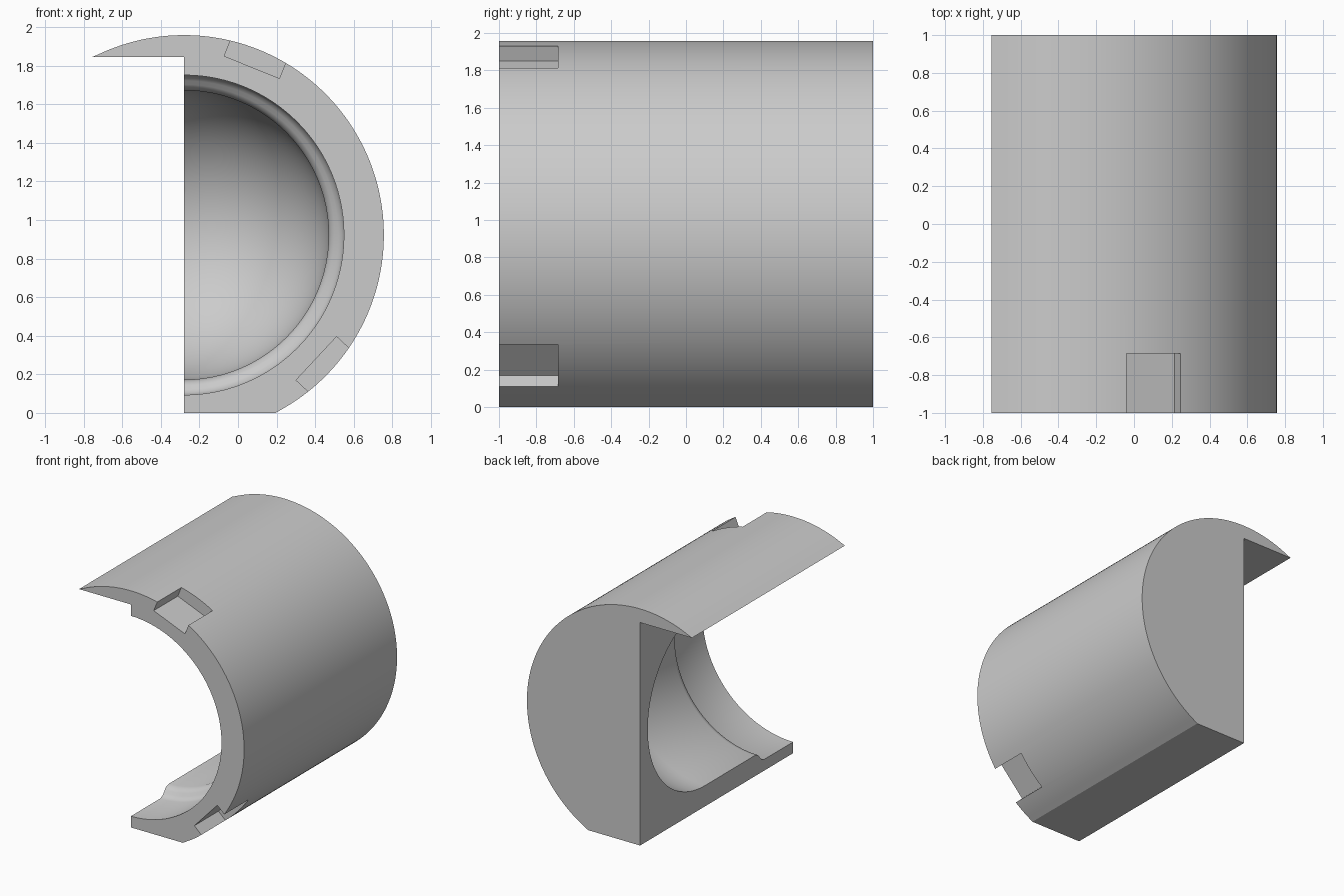
import bpy, bmesh, math
from mathutils import Matrix, Vector

cube = bpy.data.objects.get("Cube")
if cube:
    bpy.data.objects.remove(cube, do_unlink=True)

CX, CZ, R = -0.28, 0.922, 1.036   # shared axis and outer radius
FLAT_Z = 1.845                    # underside of the overhanging lip

grey = bpy.data.materials.new("plain grey")
grey.use_nodes = True
grey.diffuse_color = (0.6, 0.6, 0.6, 1)
grey.node_tree.nodes["Principled BSDF"].inputs["Base Color"].default_value = (0.6, 0.6, 0.6, 1)


def make_object(name, bm):
    bmesh.ops.recalc_face_normals(bm, faces=bm.faces)
    mesh = bpy.data.meshes.new(name)
    bm.to_mesh(mesh)
    bm.free()
    mesh.materials.append(grey)
    obj = bpy.data.objects.new(name, mesh)
    bpy.context.collection.objects.link(obj)
    return obj


# Half-cylinder body with a flat foot and an overhanging lip
start = -math.acos(0.475 / R)
end = math.pi - math.acos(0.475 / R)
steps = 96
outline = [(CX, 0)]
for i in range(steps + 1):
    a = start + (end - start) * i / steps
    outline.append((CX + R * math.cos(a), CZ + R * math.sin(a)))
outline[1] = (outline[1][0], 0)
outline[-1] = (outline[-1][0], FLAT_Z)
outline.append((CX, FLAT_Z))

bm = bmesh.new()
face = bm.faces.new([bm.verts.new((x, -1, z)) for x, z in outline])
grown = bmesh.ops.extrude_face_region(bm, geom=[face])
bmesh.ops.translate(bm, vec=(0, 2, 0),
                    verts=[v for v in grown["geom"] if isinstance(v, bmesh.types.BMVert)])
body = make_object("half_cylinder_body", bm)

# Stepped bore with a domed end, as (radius, y), spun about the axis
profile = [(0, -1.1), (0.829, -1.1), (0.829, -0.62), (0.818, -0.59), (0.80, -0.572),
           (0.78, -0.558), (0.762, -0.54), (0.75, -0.5)]
dome_y, dome_r = 0.15, 0.75
for i in range(25):
    a = math.pi / 2 * i / 24
    profile.append((dome_r * math.cos(a), dome_y + dome_r * math.sin(a)))
bm = bmesh.new()
verts = [bm.verts.new((CX + r, y, CZ)) for r, y in profile]
edges = [bm.edges.new(pair) for pair in zip(verts, verts[1:])]
bmesh.ops.spin(bm, geom=verts + edges, cent=(CX, 0, CZ), axis=(0, 1, 0),
               angle=math.tau, steps=96)
bmesh.ops.remove_doubles(bm, verts=bm.verts, dist=0.0005)
cutters = [make_object("bore_cutter", bm)]

# Rectangular notches in the front rim
for name, degrees in (("upper_notch_cutter", 68), ("lower_notch_cutter", -43)):
    a = math.radians(degrees)
    bm = bmesh.new()
    bmesh.ops.create_cube(bm, size=1)
    bmesh.ops.scale(bm, vec=(0.3, 0.515, 0.308), verts=bm.verts)
    bmesh.ops.translate(bm, vec=(0.938 + 0.15, -0.685 - 0.2575, 0), verts=bm.verts)
    bmesh.ops.rotate(bm, cent=(0, 0, 0), matrix=Matrix.Rotation(-a, 3, 'Y'), verts=bm.verts)
    bmesh.ops.translate(bm, vec=Vector((CX, 0, CZ)), verts=bm.verts)
    cutters.append(make_object(name, bm))

bpy.context.view_layer.objects.active = body
for cutter in cutters:
    cutter.hide_render = True
    cut = body.modifiers.new(cutter.name, 'BOOLEAN')
    cut.operation = 'DIFFERENCE'
    cut.solver = 'EXACT'
    cut.object = cutter
    bpy.ops.object.modifier_apply(modifier=cut.name)
for cutter in cutters:
    bpy.data.objects.remove(cutter, do_unlink=True)

bpy.ops.object.select_all(action='DESELECT')
body.select_set(True)
bpy.ops.object.shade_smooth_by_angle(angle=math.radians(30))
